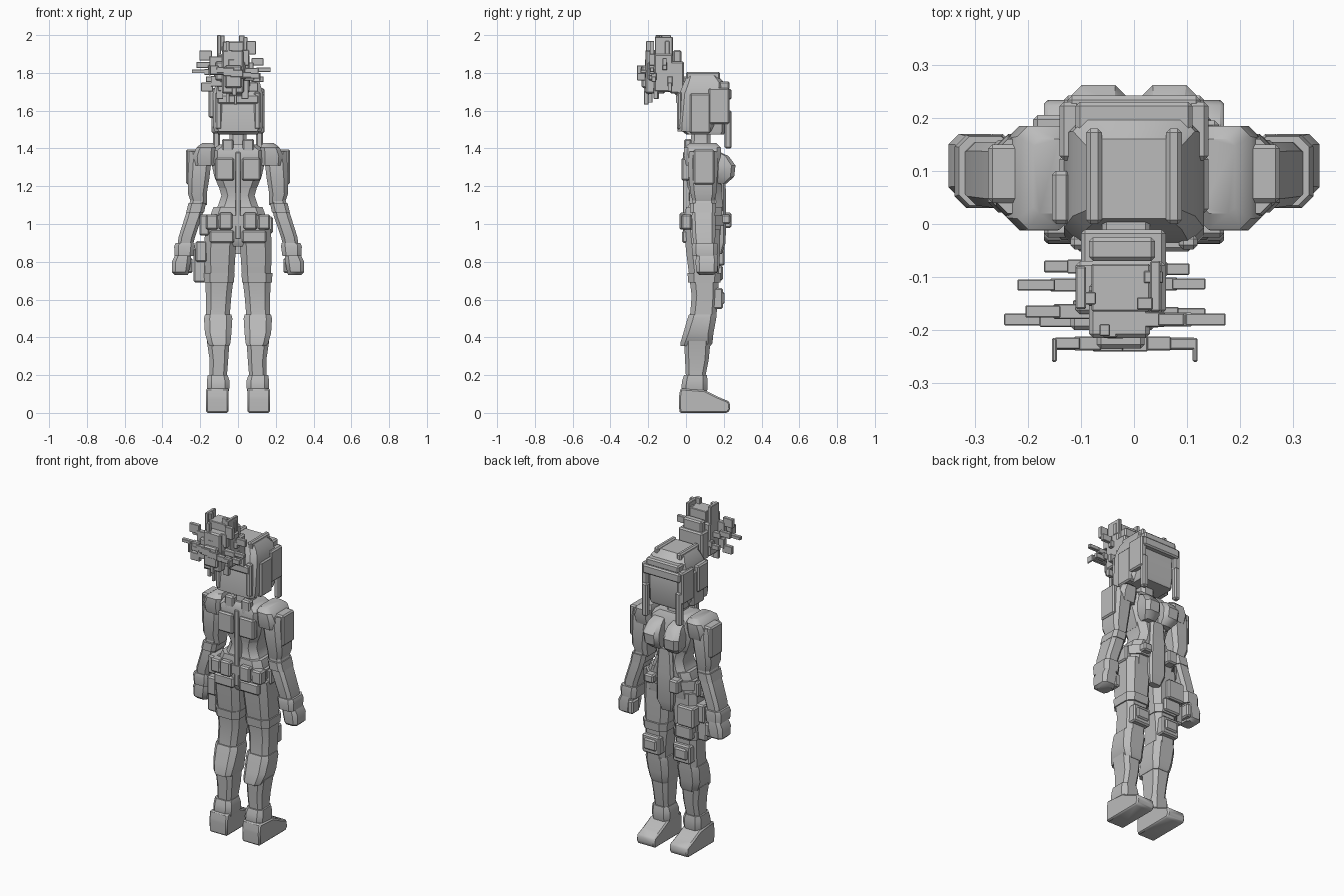
import bpy, bmesh, math

grey = bpy.data.materials.new("plain grey")
grey.diffuse_color = (0.5, 0.5, 0.5, 1)


def finish(name, bm, mirror=False):
    bmesh.ops.recalc_face_normals(bm, faces=bm.faces)
    me = bpy.data.meshes.new(name)
    bm.to_mesh(me)
    bm.free()
    me.materials.append(grey)
    ob = bpy.data.objects.new(name, me)
    bpy.context.collection.objects.link(ob)
    if mirror:
        ob.modifiers.new("mirror", 'MIRROR').use_mirror_merge = False
    bpy.ops.object.select_all(action='DESELECT')
    bpy.context.view_layer.objects.active = ob
    ob.select_set(True)
    bpy.ops.object.shade_smooth_by_angle(angle=math.radians(35))
    return ob


def loft(name, rings, mirror=False, cut=0.2):
    """Chamfered cross-sections (z, x0, x1, y0, y1) joined upwards."""
    bm = bmesh.new()
    loops = []
    for z, x0, x1, y0, y1 in rings:
        c = cut * min(x1 - x0, y1 - y0)
        pts = [(x0 + c, y0), (x1 - c, y0), (x1, y0 + c), (x1, y1 - c),
               (x1 - c, y1), (x0 + c, y1), (x0, y1 - c), (x0, y0 + c)]
        loops.append([bm.verts.new((x, y, z)) for x, y in pts])
    for a, b in zip(loops, loops[1:]):
        for i in range(8):
            j = (i + 1) % 8
            bm.faces.new((a[i], a[j], b[j], b[i]))
    bm.faces.new(loops[0])
    bm.faces.new(loops[-1])
    return finish(name, bm, mirror)


def boxes(name, dims, mirror=False, bevel=0.008):
    """Bevelled blocks (x0, x1, y0, y1, z0, z1) in one object."""
    bm = bmesh.new()
    for x0, x1, y0, y1, z0, z1 in dims:
        vs = bmesh.ops.create_cube(bm, size=1)["verts"]
        for v in vs:
            v.co = ((x0 + x1) / 2 + v.co.x * (x1 - x0),
                    (y0 + y1) / 2 + v.co.y * (y1 - y0),
                    (z0 + z1) / 2 + v.co.z * (z1 - z0))
    if bevel:
        bmesh.ops.bevel(bm, geom=bm.edges[:], offset=bevel, segments=1,
                        affect='EDGES', clamp_overlap=True)
    return finish(name, bm, mirror)


# Shoes, with a low toe towards +y
bm = bmesh.new()
side = [(-.035, 0), (.22, 0), (.235, .02), (.23, .06), (.17, .085),
        (.10, .12), (-.03, .13), (-.038, .08)]
for x0, x1 in [(.05, .17)]:
    f = bm.faces.new([bm.verts.new((x0, y, z)) for y, z in side])
    ext = bmesh.ops.extrude_face_region(bm, geom=[f])["geom"]
    for v in ext:
        if isinstance(v, bmesh.types.BMVert):
            v.co.x = x1
bmesh.ops.bevel(bm, geom=bm.edges[:], offset=.008, segments=1, affect='EDGES')
finish("shoe", bm, True)

# Legs
loft("ankle_cuff", [(.11, .05, .16, -.02, .11), (.135, .045, .165, -.025, .115),
                    (.17, .045, .165, -.02, .115), (.20, .055, .16, -.01, .11)], True)
loft("shin", [(.18, .06, .15, .0, .10), (.28, .052, .15, -.005, .12),
              (.38, .045, .165, -.01, .13)], True)
loft("shin_guard", [(.355, .045, .15, -.03, .13), (.37, .04, .16, -.03, .14),
                    (.42, .035, .175, -.015, .145), (.50, .03, .18, .008, .16),
                    (.52, .035, .175, .015, .16)], True)
loft("thigh", [(.50, .045, .17, .02, .16), (.62, .035, .17, .03, .17),
               (.74, .02, .175, .015, .175), (.86, .012, .178, .0, .18),
               (.97, .005, .175, -.01, .18)], True)
boxes("knee_pad", [(.045, .16, .13, .195, .55, .66), (.06, .145, .16, .205, .575, .64)], True)
loft("thigh_strap", [(.69, .022, .18, .012, .182), (.74, .018, .182, .008, .186)], True)

# Holster and thigh pouches on one side
boxes("holster", [(-.235, -.17, .04, .14, .69, .87), (-.225, -.165, .02, .15, .80, .91)])
boxes("thigh_pouch", [(-.19, -.08, .13, .205, .78, .90), (-.17, -.06, .14, .195, .70, .78)])

# Hips and belt
loft("pelvis", [(.88, -.06, .06, .02, .17), (.93, -.155, .155, -.01, .18),
                (1.02, -.155, .155, -.01, .19), (1.09, -.13, .13, .0, .19)])
loft("belt", [(.99, -.168, .168, -.018, .2), (1.045, -.165, .165, -.02, .205)], cut=.25)
boxes("belt_pouch", [(.03, .10, -.035, .02, .97, 1.06), (.105, .17, -.025, .03, .97, 1.05),
                     (.02, .15, -.02, .03, .90, .965), (.14, .185, .05, .15, .95, 1.04)], True)
boxes("side_pouch", [(-.205, -.15, .0, .12, .94, 1.05)])
boxes("buckle", [(-.11, -.05, .18, .24, .98, 1.06), (.06, .12, .18, .235, 1.0, 1.05)])
loft("front_panel", [(.84, -.035, .035, .15, .19), (.90, -.055, .055, .15, .21),
                     (1.08, -.055, .055, .15, .212), (1.22, -.045, .045, .15, .21)])

# Torso
loft("waist", [(1.05, -.13, .13, .0, .19), (1.10, -.105, .105, .015, .195),
               (1.15, -.088, .088, .02, .19), (1.21, -.105, .105, .01, .19)])
loft("chest", [(1.19, -.10, .10, .01, .18), (1.25, -.125, .125, .0, .19),
               (1.34, -.145, .145, -.01, .18), (1.39, -.145, .145, -.01, .165),
               (1.42, -.10, .10, .01, .15)])
loft("bust", [(1.215, .02, .09, .15, .215), (1.25, .014, .115, .15, .255),
              (1.31, .014, .12, .15, .262), (1.36, .02, .11, .14, .225),
              (1.385, .03, .10, .13, .17)], True)
boxes("back_plate", [(.02, .12, -.025, .02, 1.23, 1.35), (.025, .085, -.01, .03, 1.36, 1.45)], True)
boxes("spine_strip", [(-.014, .014, -.016, .02, .92, 1.38)], bevel=.004)

# Shoulders, arms and hands
loft("shoulder", [(1.31, .12, .235, .0, .17), (1.36, .12, .24, -.012, .185),
                  (1.405, .12, .22, -.01, .185), (1.428, .13, .19, .02, .16)], True)
loft("upper_arm", [(1.10, .165, .245, .04, .145), (1.16, .165, .265, .025, .16),
                   (1.24, .152, .265, .015, .165), (1.34, .14, .26, .01, .17),
                   (1.385, .15, .26, .02, .16)], True)
boxes("arm_plate", [(.20, .275, .04, .15, 1.21, 1.395)], True)
loft("forearm", [(.84, .25, .325, .05, .15), (.93, .228, .315, .035, .155),
                 (1.04, .19, .28, .03, .155), (1.13, .17, .25, .035, .15)], True)
loft("elbow_cuff", [(1.06, .18, .275, .022, .158), (1.11, .17, .262, .022, .158)], True)
loft("wrist_cuff", [(.83, .235, .335, .035, .165), (.88, .228, .338, .03, .168),
                    (.90, .23, .33, .035, .165)], True)
loft("hand", [(.73, .265, .335, .07, .145), (.745, .26, .35, .055, .165),
              (.80, .25, .35, .05, .17), (.84, .25, .33, .055, .165)], True)
boxes("thumb", [(.24, .275, .10, .17, .74, .82)], True)

# Neck and collar
loft("neck", [(1.38, -.06, .06, .02, .14), (1.43, -.045, .045, .025, .13),
              (1.50, -.045, .045, .03, .13)])

# Head and blocky hair shell around an inset face
loft("head", [(1.475, -.105, .105, .0, .2), (1.49, -.11, .11, -.02, .208),
              (1.70, -.115, .115, -.025, .21), (1.76, -.10, .10, .0, .19)], cut=.08)
loft("hair_shell", [(1.49, -.125, .125, -.045, .14), (1.52, -.132, .132, -.045, .15),
                    (1.69, -.132, .132, -.035, .2), (1.75, -.115, .115, -.01, .2),
                    (1.795, -.085, .085, .01, .16)], cut=.12)
boxes("hair_side", [(.095, .132, .205, .242, 1.40, 1.60), (.10, .14, .12, .23, 1.53, 1.72),
                    (.095, .14, .02, .13, 1.48, 1.69), (.06, .09, .0, .18, 1.75, 1.805),
                    (.085, .12, -.048, -.02, 1.50, 1.70)], True)
boxes("fringe", [(-.125, .125, .17, .242, 1.66, 1.715), (-.11, .11, .15, .23, 1.71, 1.755)])
boxes("back_hair_band", [(-.11, .11, -.052, 0, 1.635, 1.685), (-.155, -.12, 0, .1, 1.56, 1.72)])

# Hair tie and layered bun
boxes("hair_tie", [(-.10, .06, -.085, -.01, 1.69, 1.86), (-.085, .04, -.07, -.025, 1.74, 1.92),
                   (-.06, .03, -.06, .02, 1.68, 1.78)])
boxes("bun", [(-.11, .06, -.17, -.07, 1.70, 1.90), (-.085, .03, -.215, -.11, 1.69, 1.92),
              (-.07, .02, -.235, -.18, 1.72, 1.84), (-.12, .04, -.20, -.16, 1.76, 1.86)])

# Stepped spikes radiating from the bun: tip x, tip z, layer y, half width
spikes = [(-.24, 1.81, -.18, .015), (-.215, 1.85, -.115, .009), (-.20, 1.91, -.165, .015),
          (-.19, 1.71, -.17, .014), (-.165, 1.76, -.08, .012), (-.10, 1.99, -.14, .016),
          (-.06, 1.96, -.20, .014), (.03, 1.99, -.15, .016), (.05, 1.96, -.10, .014),
          (.09, 1.96, -.18, .015), (.168, 1.82, -.18, .013), (.13, 1.87, -.113, .009),
          (.13, 1.76, -.17, .014), (.10, 1.71, -.085, .012), (-.06, 1.65, -.19, .014),
          (-.01, 1.64, -.21, .014), (-.11, 1.67, -.155, .014), (.05, 1.67, -.16, .014),
          (-.145, 1.83, -.225, .012), (.11, 1.78, -.225, .012)]
dims = []
cx, cz, steps = -.03, 1.80, 3
for tx, tz, y, w in spikes:
    for i in range(steps):
        a, b = i / steps, (i + 1) / steps
        xs = sorted((cx + (tx - cx) * a, cx + (tx - cx) * b))
        zs = sorted((cz + (tz - cz) * a, cz + (tz - cz) * b))
        g = w * (1.3 - .4 * i)
        m = .008 if i == steps - 1 else g
        d = .009 + w * .5 * (1 - a)
        dims.append((xs[0] - m * .6, xs[1] + m * .6, y - d, y + d, zs[0] - m, zs[1] + m))
boxes("bun_spikes", dims, bevel=.002)
boxes("bun_tips", [(-.155, -.145, -.26, -.215, 1.785, 1.84), (.11, .12, -.26, -.215, 1.76, 1.80),
                   (-.155, -.07, -.237, -.215, 1.79, 1.82), (.01, .12, -.237, -.215, 1.77, 1.80),
                   (-.08, .03, -.165, -.075, 1.84, 1.965), (-.11, -.09, -.16, -.08, 1.88, 2.0),
                   (.03, .05, -.165, -.07, 1.88, 1.99)], bevel=.003)
